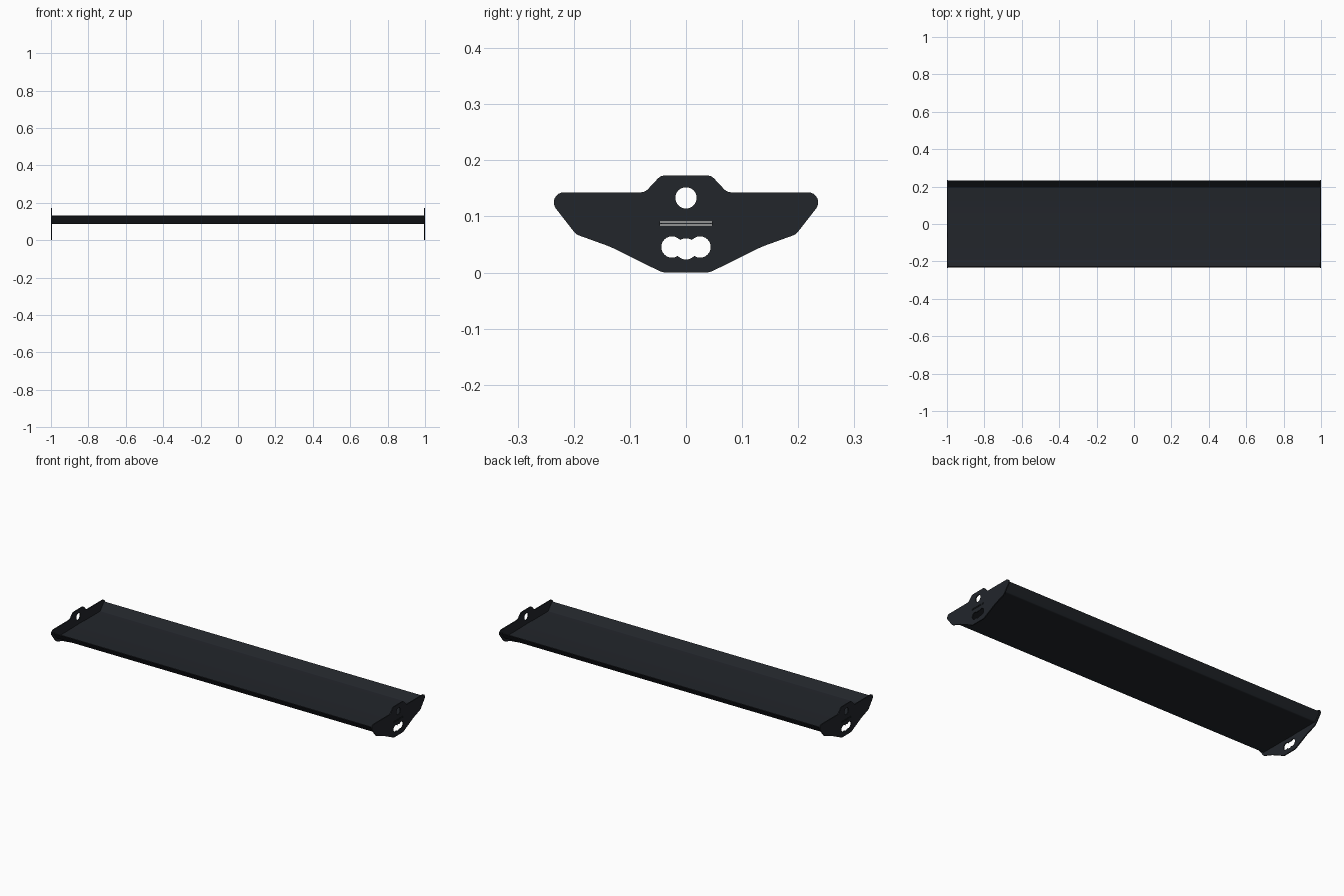
import bpy, bmesh, math
from mathutils import Vector

if "Cube" in bpy.data.objects:
    bpy.data.objects.remove(bpy.data.objects["Cube"])

mat = bpy.data.materials.new("dark_coating")
mat.diffuse_color = (0.016, 0.019, 0.024, 1)
mat.use_nodes = True
mat.node_tree.nodes["Principled BSDF"].inputs["Base Color"].default_value = mat.diffuse_color


def rounded(points, seg=8):
    """Closed (y, z, radius) polygon with its corners turned into arcs."""
    out, n = [], len(points)
    for i, (y, z, r) in enumerate(points):
        p = Vector((y, z))
        a = (Vector(points[i - 1][:2]) - p).normalized()
        b = (Vector(points[(i + 1) % n][:2]) - p).normalized()
        if r == 0:
            out.append(p)
            continue
        half = a.angle(b) / 2
        c = p + (a + b).normalized() * (r / math.sin(half))
        t = r / math.tan(half)
        s, e = p + a * t - c, p + b * t - c
        sweep = s.angle_signed(e)
        a0 = math.atan2(s.y, s.x)
        step = -sweep / seg          # angle_signed is clockwise-positive
        for k in range(seg + 1):
            ang = a0 + step * k
            out.append(c + Vector((math.cos(ang), math.sin(ang))) * r)
    return out


def circle(y, z, r, n=40):
    return [Vector((y + r * math.cos(2 * math.pi * k / n),
                    z + r * math.sin(2 * math.pi * k / n))) for k in range(n)]


def rect(hw, z0, z1):
    return [Vector(p) for p in ((-hw, z0), (hw, z0), (hw, z1), (-hw, z1))]


def prism(name, outline, x0, x1):
    """Extrude a y-z outline along x."""
    bm = bmesh.new()
    face = bm.faces.new([bm.verts.new((x0, p.x, p.y)) for p in outline])
    ext = bmesh.ops.extrude_face_region(bm, geom=[face])
    verts = [v for v in ext["geom"] if isinstance(v, bmesh.types.BMVert)]
    bmesh.ops.translate(bm, verts=verts, vec=(x1 - x0, 0, 0))
    bmesh.ops.recalc_face_normals(bm, faces=bm.faces)
    me = bpy.data.meshes.new(name)
    bm.to_mesh(me)
    bm.free()
    ob = bpy.data.objects.new(name, me)
    bpy.context.collection.objects.link(ob)
    me.materials.append(mat)
    return ob


def activate(ob):
    bpy.ops.object.select_all(action='DESELECT')
    ob.select_set(True)
    bpy.context.view_layer.objects.active = ob


def cut(ob, outline, x0, x1):
    tool = prism("cutter", outline, x0, x1)
    tool.hide_render = True
    mod = ob.modifiers.new("cut", 'BOOLEAN')
    mod.operation, mod.solver, mod.object = 'DIFFERENCE', 'EXACT', tool
    activate(ob)
    bpy.ops.object.modifier_apply(modifier=mod.name)
    bpy.data.objects.remove(tool)


def smooth(ob):
    activate(ob)
    bpy.ops.object.shade_smooth_by_angle(angle=math.radians(30))


# End plates: winged outline, hanging hole, triple cable hole, tab slot
half = [(0.042, 0.0, 0.03), (0.135, 0.046, 0.15), (0.196, 0.068, 0.02),
        (0.2545, 0.143, 0.018), (0.073, 0.143, 0.018), (0.045, 0.173, 0.018)]
plate = rounded(half + [(-y, z, r) for y, z, r in reversed(half)])
T = 0.006
holes = [circle(0, 0.133, 0.019), circle(-0.025, 0.0455, 0.019),
         circle(0.025, 0.0455, 0.019), circle(0, 0.042, 0.019),
         rect(0.046, 0.084, 0.091)]
for name, x in (("left_end_plate", -1.0), ("right_end_plate", 1.0 - T)):
    ob = prism(name, plate, x, x + T)
    for h in holes:
        cut(ob, h, x - 0.02, x + T + 0.02)
    smooth(ob)

# Tray: one bent sheet with sloped flanges along both long sides
B, S = 0.0853, 0.0042
lower = [(0.196, B, 0.010), (0.2315, 0.1285, 0)]
upper = [(0.2282, 0.1311, 0), (0.1939, B + S, 0.006)]
side = lower + upper
tray = rounded(side + [(-y, z, r) for y, z, r in reversed(side)], 5)
smooth(prism("tray", tray, -1 + T, 1 - T))

# Tabs of the tray that sit in the plate slots
for name, x in (("left_tab", -1.0), ("right_tab", 1.0 - T)):
    prism(name, rect(0.0445, B, B + S), x, x + T)
